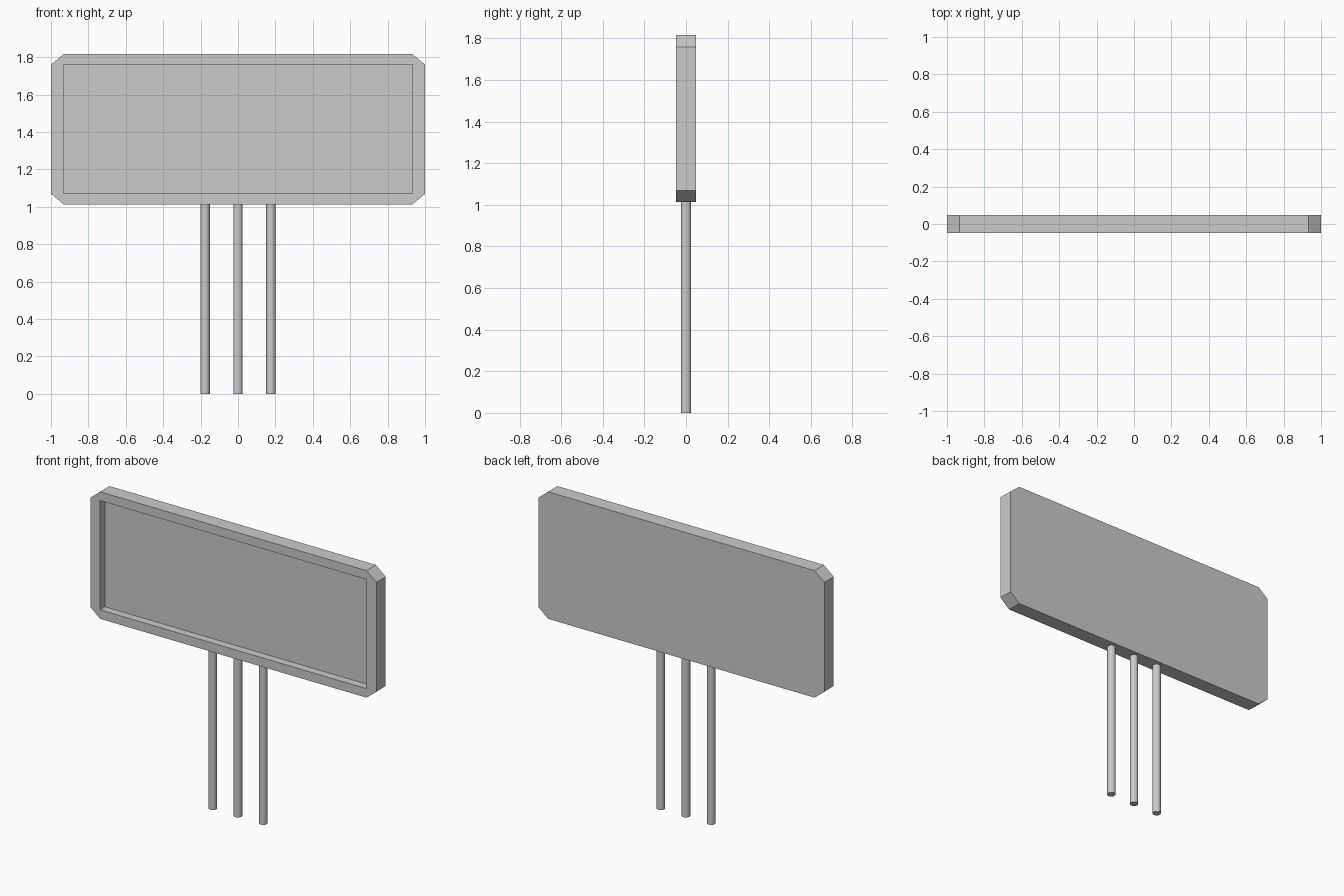
import bpy, bmesh, math

cube = bpy.data.objects.get("Cube")
if cube:
    bpy.data.objects.remove(cube, do_unlink=True)

# One plain grey for the whole sign
grey = bpy.data.materials.new("light_grey")
grey.use_nodes = True
colour = (0.6, 0.6, 0.6, 1)
grey.diffuse_color = colour
grey.node_tree.nodes["Principled BSDF"].inputs["Base Color"].default_value = colour

HALF_W, BOTTOM, TOP = 1.0, 1.013, 1.816
HALF_T, RECESS = 0.047, 0.05
IN_X, IN_LOW, IN_HIGH = 0.932, 1.07, 1.76


def ring(bm, outline, y):
    return [bm.verts.new((x, y, z)) for x, z in outline]


def bridge(bm, a, b):
    for i in range(len(a)):
        j = (i + 1) % len(a)
        bm.faces.new((a[i], a[j], b[j], b[i]))


# Board: chamfered slab with a rectangular recess in the front
outer = [(-IN_X, BOTTOM), (IN_X, BOTTOM), (HALF_W, IN_LOW), (HALF_W, IN_HIGH),
         (IN_X, TOP), (-IN_X, TOP), (-HALF_W, IN_HIGH), (-HALF_W, IN_LOW)]
inner = [(-IN_X, IN_LOW), (IN_X, IN_LOW), (IN_X, IN_HIGH), (-IN_X, IN_HIGH)]
bm = bmesh.new()
front = ring(bm, outer, -HALF_T)
back = ring(bm, outer, HALF_T)
rim = ring(bm, inner, -HALF_T)
floor = ring(bm, inner, -HALF_T + RECESS)
bridge(bm, front, back)
bridge(bm, rim, floor)
bm.faces.new(back)
bm.faces.new(floor)
# Front border: one strip per side and one triangle per corner
for i in range(4):
    j = (i + 1) % 4
    bm.faces.new((front[2 * i], front[2 * i + 1], rim[j], rim[i]))
    bm.faces.new((front[2 * i + 1], front[(2 * i + 2) % 8], rim[j]))
bmesh.ops.recalc_face_normals(bm, faces=bm.faces)
mesh = bpy.data.meshes.new("sign_board")
bm.to_mesh(mesh)
bm.free()
mesh.materials.append(grey)
board = bpy.data.objects.new("sign_board", mesh)
bpy.context.collection.objects.link(board)

# Three round posts under the board
for name, x in (("right_post", -0.176), ("middle_post", 0), ("left_post", 0.176)):
    bpy.ops.mesh.primitive_cylinder_add(vertices=32, radius=0.025, depth=BOTTOM,
                                        location=(x, 0, BOTTOM / 2))
    post = bpy.context.object
    post.name = name
    post.data.materials.append(grey)
    bpy.ops.object.shade_smooth_by_angle(angle=math.radians(30))
